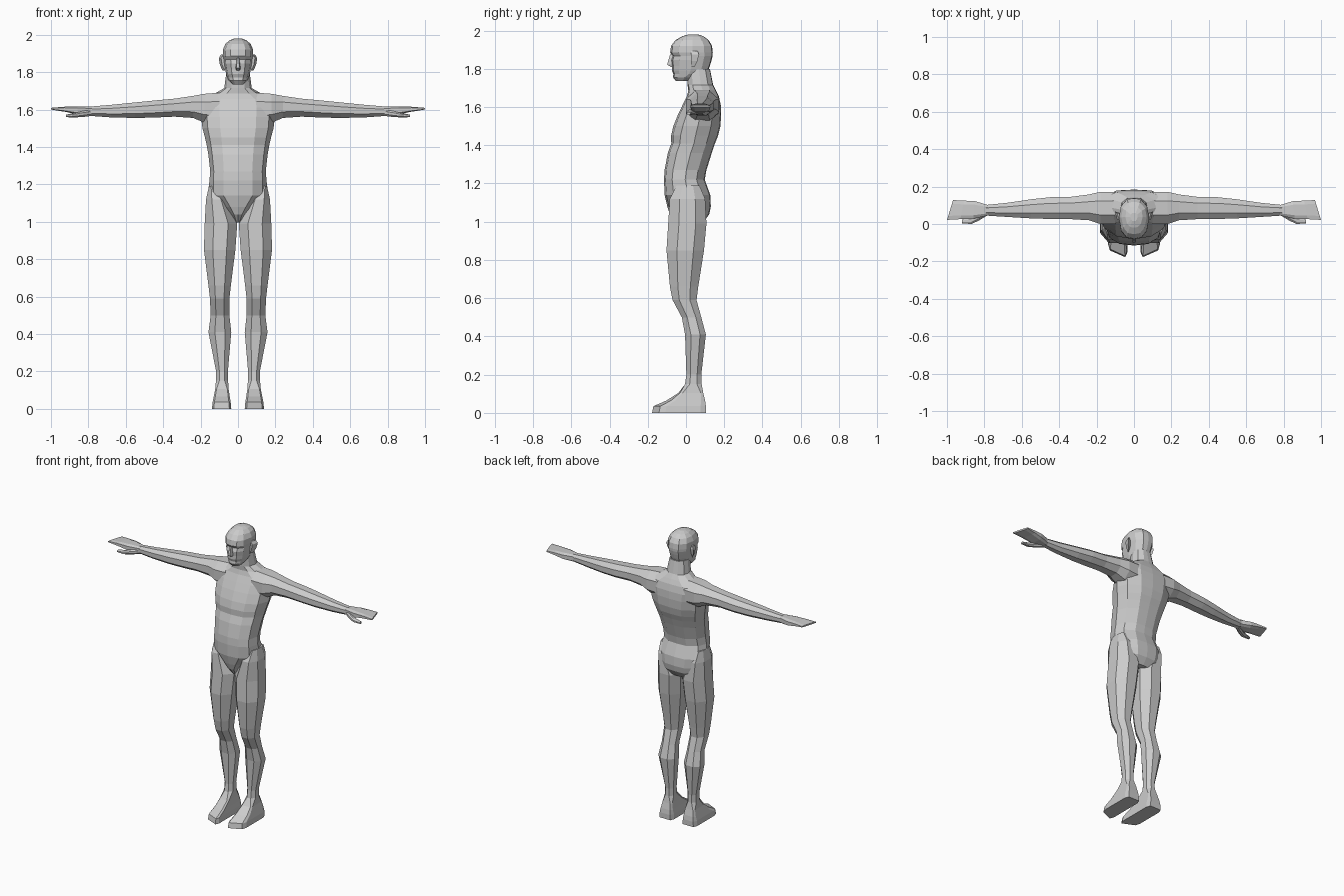
import bpy, bmesh

skin = bpy.data.materials.new("plain grey")
skin.diffuse_color = (0.6, 0.6, 0.6, 1)


def build(name, rings, mirror=False):
    """Skin a list of equal-length point rings into a capped, flat-shaded part."""
    bm = bmesh.new()
    loops = [[bm.verts.new(p) for p in ring] for ring in rings]
    n = len(loops[0])
    for a, b in zip(loops, loops[1:]):
        for i in range(n):
            j = (i + 1) % n
            bm.faces.new((a[i], a[j], b[j], b[i]))
    bm.faces.new(loops[0])
    bm.faces.new(loops[-1])
    bmesh.ops.recalc_face_normals(bm, faces=bm.faces)
    mesh = bpy.data.meshes.new(name)
    bm.to_mesh(mesh)
    bm.free()
    mesh.materials.append(skin)
    ob = bpy.data.objects.new(name, mesh)
    bpy.context.collection.objects.link(ob)
    if mirror:
        ob.modifiers.new("Mirror", 'MIRROR')
    return ob


def octagon(a0, a1, b0, b1, c=0.28):
    """Chamfered rectangle in two dimensions."""
    da, db = (a1 - a0) * c, (b1 - b0) * c
    return [(a0 + da, b0), (a1 - da, b0), (a1, b0 + db), (a1, b1 - db),
            (a1 - da, b1), (a0 + da, b1), (a0, b1 - db), (a0, b0 + db)]


def body_ring(z, wf, wb, f, b):
    """Symmetric body section: front width, back width, front y, back y."""
    d, w = b - f, (wf + wb) / 2
    half = [(0.5 * wf, f + 0.04 * d), (0.85 * wf, f + 0.2 * d), (w, f + 0.52 * d),
            (0.86 * wb, b - 0.2 * d), (0.45 * wb, b - 0.02 * d)]
    pts = [(0, f)] + half + [(0, b)] + [(-x, y) for x, y in reversed(half)]
    return [(x, y, z) for x, y in pts]


# Torso, from crotch up to the neck
build("torso", [body_ring(*r) for r in (
    (0.995, 0.015, 0.09, -0.05, 0.09),
    (1.04, 0.045, 0.15, -0.085, 0.122),
    (1.08, 0.085, 0.16, -0.098, 0.130),
    (1.14, 0.155, 0.17, -0.112, 0.127),
    (1.22, 0.155, 0.15, -0.115, 0.098),
    (1.27, 0.152, 0.145, -0.112, 0.107),
    (1.36, 0.162, 0.155, -0.095, 0.135),
    (1.41, 0.170, 0.165, -0.077, 0.152),
    (1.45, 0.178, 0.175, -0.078, 0.168),
    (1.50, 0.190, 0.19, -0.066, 0.180),
    (1.56, 0.195, 0.20, -0.042, 0.184),
    (1.61, 0.200, 0.21, -0.018, 0.182),
    (1.655, 0.185, 0.20, 0.004, 0.172),
    (1.685, 0.120, 0.13, 0.012, 0.158),
    (1.715, 0.072, 0.075, 0.008, 0.142),
    (1.80, 0.062, 0.062, 0.005, 0.125))])

# Head, with brow, eye, lip and chin levels
build("head", [body_ring(*r) for r in (
    (1.735, 0.030, 0.030, -0.052, 0.015),
    (1.755, 0.048, 0.050, -0.068, 0.050),
    (1.772, 0.057, 0.058, -0.066, 0.090),
    (1.790, 0.064, 0.063, -0.074, 0.115),
    (1.815, 0.070, 0.067, -0.074, 0.125),
    (1.845, 0.076, 0.073, -0.078, 0.134),
    (1.868, 0.078, 0.078, -0.070, 0.139),
    (1.885, 0.081, 0.081, -0.083, 0.140),
    (1.920, 0.080, 0.082, -0.078, 0.136),
    (1.950, 0.066, 0.070, -0.055, 0.118),
    (1.970, 0.044, 0.048, -0.020, 0.092),
    (1.980, 0.018, 0.020, 0.015, 0.060))])

# Nose wedge
build("nose", [[(-w, -0.05, z), (w, -0.05, z), (w * 0.45, y, z), (-w * 0.45, y, z)]
               for w, y, z in ((0.015, -0.080, 1.810), (0.018, -0.099, 1.822),
                               (0.010, -0.083, 1.875))])

# Ears
build("ear", [[(0.070, 0.025, z), (x - 0.012, 0.025, z), (x, y, z), (0.070, y - 0.012, z)]
              for x, y, z in ((0.084, 0.045, 1.810), (0.097, 0.060, 1.840),
                              (0.103, 0.068, 1.875), (0.092, 0.060, 1.893))], True)

# Legs: height, inner x, outer x, front y, back y
leg = []
for z, x0, x1, y0, y1 in (
        (1.19, 0.115, 0.155, -0.050, 0.070),
        (1.12, 0.060, 0.171, -0.085, 0.100),
        (0.99, 0.004, 0.178, -0.093, 0.107),
        (0.85, 0.014, 0.182, -0.102, 0.094),
        (0.66, 0.038, 0.158, -0.084, 0.064),
        (0.59, 0.046, 0.150, -0.070, 0.055),
        (0.50, 0.046, 0.146, -0.022, 0.080),
        (0.41, 0.036, 0.158, -0.005, 0.104),
        (0.20, 0.054, 0.117, 0.002, 0.080),
        (0.15, 0.053, 0.118, -0.005, 0.082)):
    leg.append([(x, y, z) for x, y in octagon(x0, x1, y0, y1)])
# Feet: squarer sections with the toe line slanted back on the outside
for z, x0, x1, y0, y1, slant in (
        (0.105, 0.050, 0.122, -0.040, 0.090, 0.01),
        (0.065, 0.044, 0.130, -0.105, 0.100, 0.03),
        (0.035, 0.039, 0.136, -0.175, 0.104, 0.045),
        (0.0, 0.036, 0.139, -0.182, 0.104, 0.045)):
    leg.append([(x, y + slant * (x - x0) / (x1 - x0) * (y < 0), z)
                for x, y in octagon(x0, x1, y0, y1, 0.1)])
build("leg", leg, True)

# Arms: x, front y, back y, bottom z, top z
build("arm", [[(x, y, z) for y, z in octagon(y0, y1, z0, z1)] for x, y0, y1, z0, z1 in (
    (0.10, 0.000, 0.170, 1.52, 1.690),
    (0.18, 0.000, 0.172, 1.53, 1.684),
    (0.24, 0.020, 0.158, 1.555, 1.673),
    (0.34, 0.026, 0.145, 1.562, 1.658),
    (0.45, 0.027, 0.143, 1.557, 1.648),
    (0.55, 0.030, 0.132, 1.555, 1.638),
    (0.68, 0.038, 0.113, 1.558, 1.625),
    (0.79, 0.045, 0.102, 1.566, 1.616))], True)

# Hands: flat mitten with a slanted fingertip edge
build("hand", [[(x - s * (y - 0.02), y, z) for y, z in octagon(y0, y1, z0, z1, 0.2)]
               for x, y0, y1, z0, z1, s in (
    (0.78, 0.046, 0.101, 1.568, 1.615, 0),
    (0.86, 0.028, 0.122, 1.574, 1.617, 0.1),
    (0.93, 0.026, 0.125, 1.588, 1.615, 0.2),
    (1.00, 0.022, 0.128, 1.599, 1.610, 0.3))], True)

# Thumbs
build("thumb", [[(x, y, z) for y, z in octagon(y0, y1, z0, z1)] for x, y0, y1, z0, z1 in (
    (0.78, 0.048, 0.080, 1.566, 1.600),
    (0.83, 0.018, 0.055, 1.560, 1.592),
    (0.87, 0.000, 0.034, 1.558, 1.582),
    (0.92, 0.004, 0.024, 1.559, 1.573))], True)
